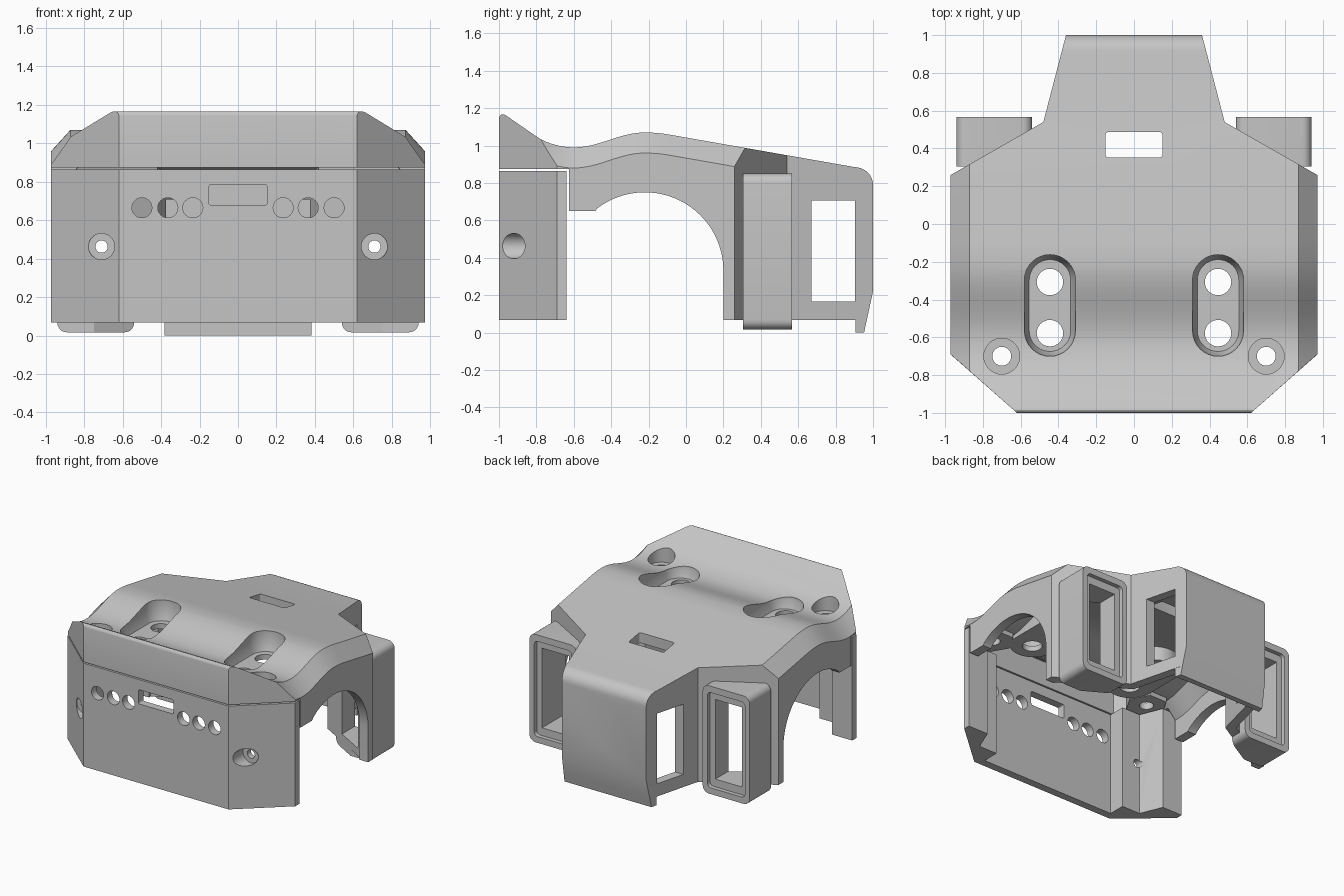
import bpy
import bmesh
from math import sin, cos, pi, sqrt

if "Cube" in bpy.data.objects:
    bpy.data.objects.remove(bpy.data.objects["Cube"], do_unlink=True)

grey = bpy.data.materials.new("plain grey")
grey.use_nodes = True
colour = (0.56, 0.56, 0.56, 1)
grey.diffuse_color = colour
grey.node_tree.nodes["Principled BSDF"].inputs["Base Color"].default_value = colour


def loft(name, rings):
    """Closed solid through a list of equal rings."""
    bm = bmesh.new()
    loops = [[bm.verts.new(p) for p in ring] for ring in rings]
    n = len(loops[0])
    for a, b in zip(loops, loops[1:]):
        for i in range(n):
            j = (i + 1) % n
            bm.faces.new((a[i], a[j], b[j], b[i]))
    bm.faces.new(loops[0])
    bm.faces.new(loops[-1])
    bmesh.ops.recalc_face_normals(bm, faces=bm.faces)
    mesh = bpy.data.meshes.new(name)
    bm.to_mesh(mesh)
    bm.free()
    mesh.materials.append(grey)
    ob = bpy.data.objects.new(name, mesh)
    bpy.context.collection.objects.link(ob)
    return ob


def prism(pts, axis, lo, hi, name="cutter"):
    place = {"x": lambda p, c: (c, p[0], p[1]),
             "y": lambda p, c: (p[0], c, p[1]),
             "z": lambda p, c: (p[0], p[1], c)}[axis]
    return loft(name, [[place(p, c) for p in pts] for c in (lo, hi)])


def rect(a0, a1, b0, b1):
    return [(a0, b0), (a1, b0), (a1, b1), (a0, b1)]


def slot(x, y0, y1, r, n=16):
    """Stadium outline along y; equal ends give a circle."""
    ends = [(y1, 0), (y0, pi)]
    return [(x + r * cos(s + pi * i / n), y + r * sin(s + pi * i / n))
            for y, s in ends for i in range(n + (y0 != y1))]


def rounded(a0, a1, b0, b1, r, n=6):
    corners = [(a1 - r, b1 - r), (a0 + r, b1 - r), (a0 + r, b0 + r), (a1 - r, b0 + r)]
    return [(a + r * cos(pi / 2 * (k + i / n)), b + r * sin(pi / 2 * (k + i / n)))
            for k, (a, b) in enumerate(corners) for i in range(n + 1)]


def mirrored(half):
    return half + [(-x, y) for x, y in reversed(half)]


def combine(ob, other, operation):
    mod = ob.modifiers.new("join", "BOOLEAN")
    mod.object, mod.operation, mod.solver = other, operation, "EXACT"
    bpy.context.view_layer.objects.active = ob
    bpy.ops.object.modifier_apply(modifier=mod.name)
    bpy.data.objects.remove(other, do_unlink=True)


def cut(ob, other):
    combine(ob, other, "DIFFERENCE")


def add(ob, other):
    combine(ob, other, "UNION")


def top(y):
    """Height of the roof along its length."""
    if y < -0.78:
        return 1.035 - 0.69 * (y + 0.78)
    if y < -0.6:
        return 0.99 + 1.39 * (y + 0.6) ** 2
    if y < -0.22:
        return 1.03 - 0.04 * cos(pi * (y + 0.6) / 0.38)
    if y < -0.09:
        return 1.07 - 0.67 * (y + 0.22) ** 2
    if y < 0.9:
        return 1.043 - 0.175 * y
    return 0.79 + 0.095 * sqrt(max(0, 1 - ((y - 0.9) / 0.1) ** 2))


def section(y, z, w, base):
    return [(x, y, h) for x, h in mirrored([(w, base), (w, z - 0.11), (w - 0.1, z)])]


# Roof shell: chamfered loft trimmed to the plan outline
curve = [-0.78 + 0.03 * i for i in range(24)]
bend = [0.9 + 0.1 * sin(pi / 2 * i / 8) for i in range(9)]
rim = [(-1, 1.145), (-0.998, 1.155), (-0.992, 1.163), (-0.984, 1.167), (-0.974, 1.166)]
shell = loft("roof_shell", [section(y, z, 0.972, 0.067) for y, z in
                            rim + [(y, top(y)) for y in [-0.96] + curve + bend]])
plan = mirrored([(0.62, -1), (0.975, -0.686), (0.975, 0.257), (0.48, 0.54), (0.36, 1)])
combine(shell, prism(plan, "z", -0.5, 1.5), "INTERSECT")

# Side pods and rear lip
for s in (-1, 1):
    box = rounded(0.54, 0.94, 0.017, 0.85, 0.05)
    add(shell, prism([(s * x, z) for x, z in box], "y", 0.305, 0.567))
add(shell, prism(mirrored([(0.383, 0.905), (0.36, 0.999)]), "z", 0, 0.1))
cut(shell, prism([(1, 0.22), (0.95, -0.01), (1.2, -0.01), (1.2, 0.22)], "x", -1, 1))

# Hollow inside
inside = loft("cutter", [section(y, top(y) - 0.08, 0.9, -0.2)
                         for y in [-0.97] + curve + [0.89, 0.95]])
inner_plan = mirrored([(0.6, -0.94), (0.95, -0.63), (0.95, 0.19), (0.42, 0.493), (0.311, 0.91)])
combine(inside, prism(inner_plan, "z", -0.5, 1.5), "INTERSECT")
cut(shell, inside)

# Side arches and the open front below the rim
arc = [(-0.22 + 0.42 * cos(a), 0.33 + 0.42 * sin(a))
       for a in [pi * 0.705 * (1 - i / 28) for i in range(29)]]
arch = [(-1.2, -0.1), (-1.2, 0.875), (-0.625, 0.875), (-0.625, 0.65), (-0.485, 0.65)]
cut(shell, prism(arch + arc + [(0.2, -0.1)], "x", -1.2, 1.2))

# Windows in the rear walls, roof opening
cut(shell, prism(rect(0.67, 0.903, 0.165, 0.707), "x", -0.7, 0.7))
cut(shell, prism(rounded(-0.15, 0.15, 0.352, 0.487, 0.015), "z", 0.7, 1.2))

for s in (-1, 1):
    # Pod windows with a shallow recess
    cut(shell, prism(rounded(s * 0.74 - 0.16, s * 0.74 + 0.16, 0.065, 0.8, 0.03),
                     "y", 0.535, 0.7))
    cut(shell, prism(rect(s * 0.74 - 0.115, s * 0.74 + 0.115, 0.125, 0.74), "y", 0.15, 0.7))
    # Sunken roof slots on bosses that follow the roof, each with two holes
    x = s * 0.445
    ring = slot(x, -0.565, -0.298, 0.165)
    add(shell, loft("cutter", [[(a, b, 0.88) for a, b in ring],
                               [(a, b, top(b) - 0.03) for a, b in ring]]))
    levels = [(0.92, 0.11), (0.985, 0.135), (1.3, 0.137)]
    cut(shell, loft("cutter", [[(a, b, z) for a, b in slot(x, -0.565, -0.298, r)]
                               for z, r in levels]))
    for y in (-0.307, -0.578):
        cut(shell, prism(slot(x, y, y, 0.07), "z", 0.6, 1.3))
    # Corner screw seats on six-sided bosses
    add(shell, prism(slot(s * 0.7, -0.7, -0.7, 0.15, 3), "z", 0.877, 0.97))
    cut(shell, prism(slot(s * 0.7, -0.7, -0.7, 0.095), "z", 0.93, 1.3))
    cut(shell, prism(slot(s * 0.7, -0.7, -0.7, 0.05), "z", 0.7, 1.3))

# Front panel with corner posts
outer = [(0.62, -1), (0.972, -0.69), (0.972, -0.64)]
inner = [(0.8, -0.64), (0.73, -0.81), (0.575, -0.81), (0.575, -0.94)]
panel = prism(mirrored(outer + inner), "z", 0.067, 0.865, "front_panel")
cut(panel, prism(rounded(-0.15, 0.15, 0.677, 0.787, 0.012), "y", -1.2, -0.85))
for s in (-1, 1):
    for x in (0.235, 0.365, 0.5):
        cut(panel, prism(slot(s * x, 0.665, 0.665, 0.052), "y", -1.2, -0.85))
    cut(panel, prism(slot(s * 0.71, 0.463, 0.463, 0.068), "y", -1.2, -0.855))
    cut(panel, prism(slot(s * 0.71, 0.463, 0.463, 0.032), "y", -1.2, -0.5))

# Smooth the curved faces, keep the edges crisp
for ob in (shell, panel):
    bpy.ops.object.select_all(action="DESELECT")
    ob.select_set(True)
    bpy.context.view_layer.objects.active = ob
    bpy.ops.object.shade_smooth_by_angle(angle=0.45)
